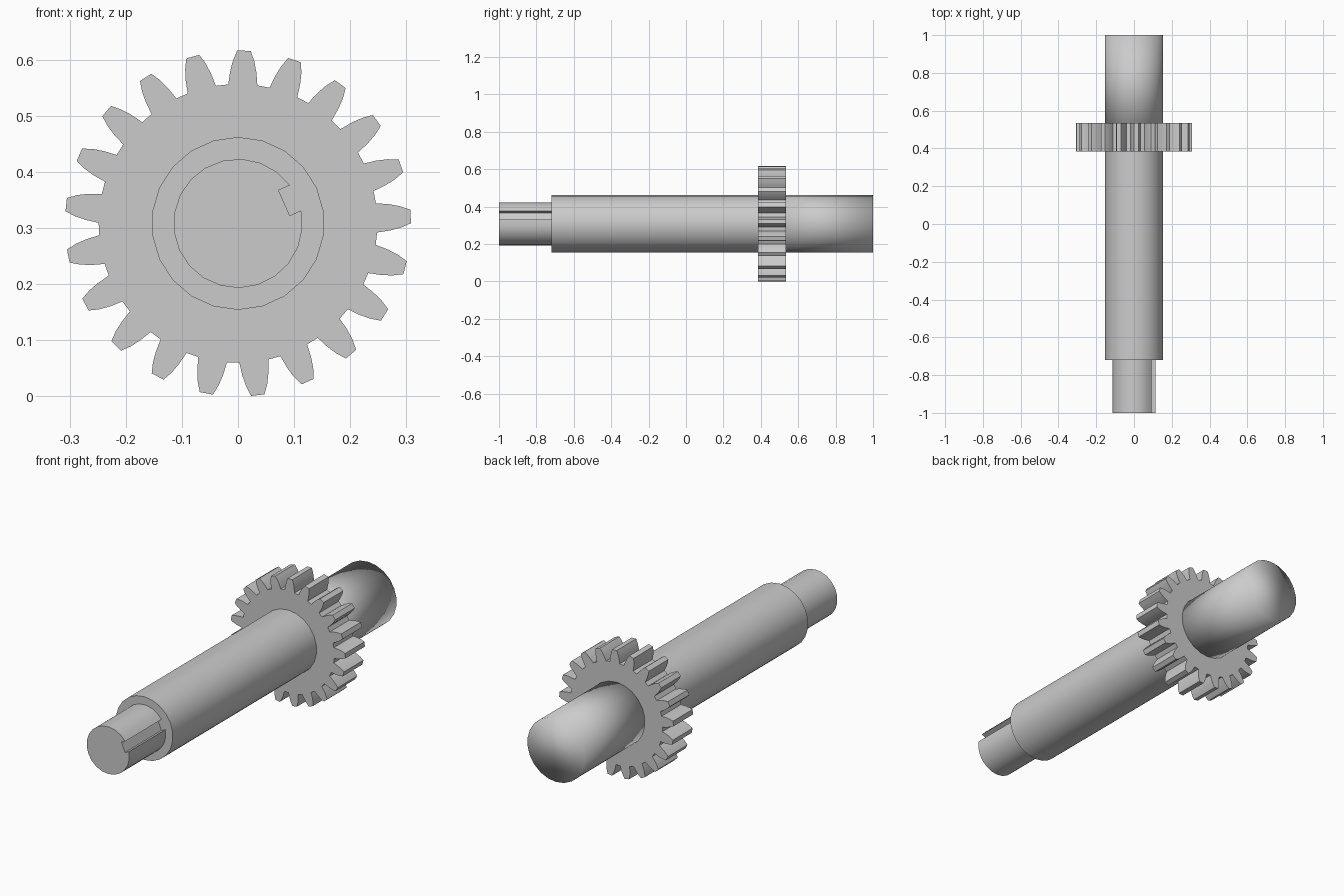
import bpy, bmesh
from math import cos, sin, pi, radians

AXIS_Z = 0.308

cube = bpy.data.objects.get("Cube")
if cube:
    bpy.data.objects.remove(cube)

steel = bpy.data.materials.new("grey_steel")
steel.use_nodes = True
GREY = (0.6, 0.6, 0.6, 1)
steel.diffuse_color = GREY
steel.node_tree.nodes["Principled BSDF"].inputs["Base Color"].default_value = GREY


def polar(r, a, side=0.0):
    """Point at radius r along angle a, shifted sideways by side."""
    return (r * cos(a) - side * sin(a), r * sin(a) + side * cos(a))


def circle(r, n, start=pi / 2):
    return [polar(r, start + 2 * pi * i / n) for i in range(n)]


def extrude(name, outline, y0, y1, smooth_angle):
    """Extrude an x-z outline about the axle from y0 to y1."""
    bm = bmesh.new()
    front = [bm.verts.new((x, y0, z + AXIS_Z)) for x, z in outline]
    back = [bm.verts.new((x, y1, z + AXIS_Z)) for x, z in outline]
    bm.faces.new(front)
    bm.faces.new(back[::-1])
    n = len(outline)
    for i in range(n):
        j = (i + 1) % n
        bm.faces.new((front[j], front[i], back[i], back[j]))
    bmesh.ops.recalc_face_normals(bm, faces=bm.faces[:])
    mesh = bpy.data.meshes.new(name)
    bm.to_mesh(mesh)
    bm.free()
    mesh.materials.append(steel)
    obj = bpy.data.objects.new(name, mesh)
    bpy.context.collection.objects.link(obj)
    bpy.ops.object.select_all(action='DESELECT')
    obj.select_set(True)
    bpy.context.view_layer.objects.active = obj
    bpy.ops.object.shade_smooth_by_angle(angle=radians(smooth_angle))
    return obj


# Main shaft in front of the gear, and its rear end with softened shading
extrude("main_shaft", circle(0.154, 22), -0.72, 0.46, 35)
extrude("rear_shaft", circle(0.154, 22), 0.46, 1.0, 120)

# Narrow front end with a keyway cut along its length
key_angle, key_half, key_floor = radians(24), 0.0245, 0.09
radius = 0.115
rim = (radius ** 2 - key_half ** 2) ** 0.5
spindle = [polar(rim, key_angle, -key_half), polar(key_floor, key_angle, -key_half),
           polar(key_floor, key_angle, key_half), polar(rim, key_angle, key_half)]
steps = 20
gap = radians(12.3)
for i in range(1, steps):
    spindle.append(polar(radius, key_angle + gap + (2 * pi - 2 * gap) * i / steps))
extrude("keyed_front_end", spindle, -1.0, -0.70, 35)

# Gear wheel: each tooth is a tapered profile of radius and half width
TEETH = 21
TOOTH = [(0.247, 0.026), (0.27, 0.0235), (0.29, 0.019), (0.308, 0.012)]
gear = []
for t in range(TEETH):
    a = radians(2.3) + 2 * pi * t / TEETH
    gear += [polar(r, a, -w) for r, w in TOOTH]
    gear += [polar(r, a, w) for r, w in reversed(TOOTH)]
extrude("gear_wheel", gear, 0.385, 0.535, 35)
